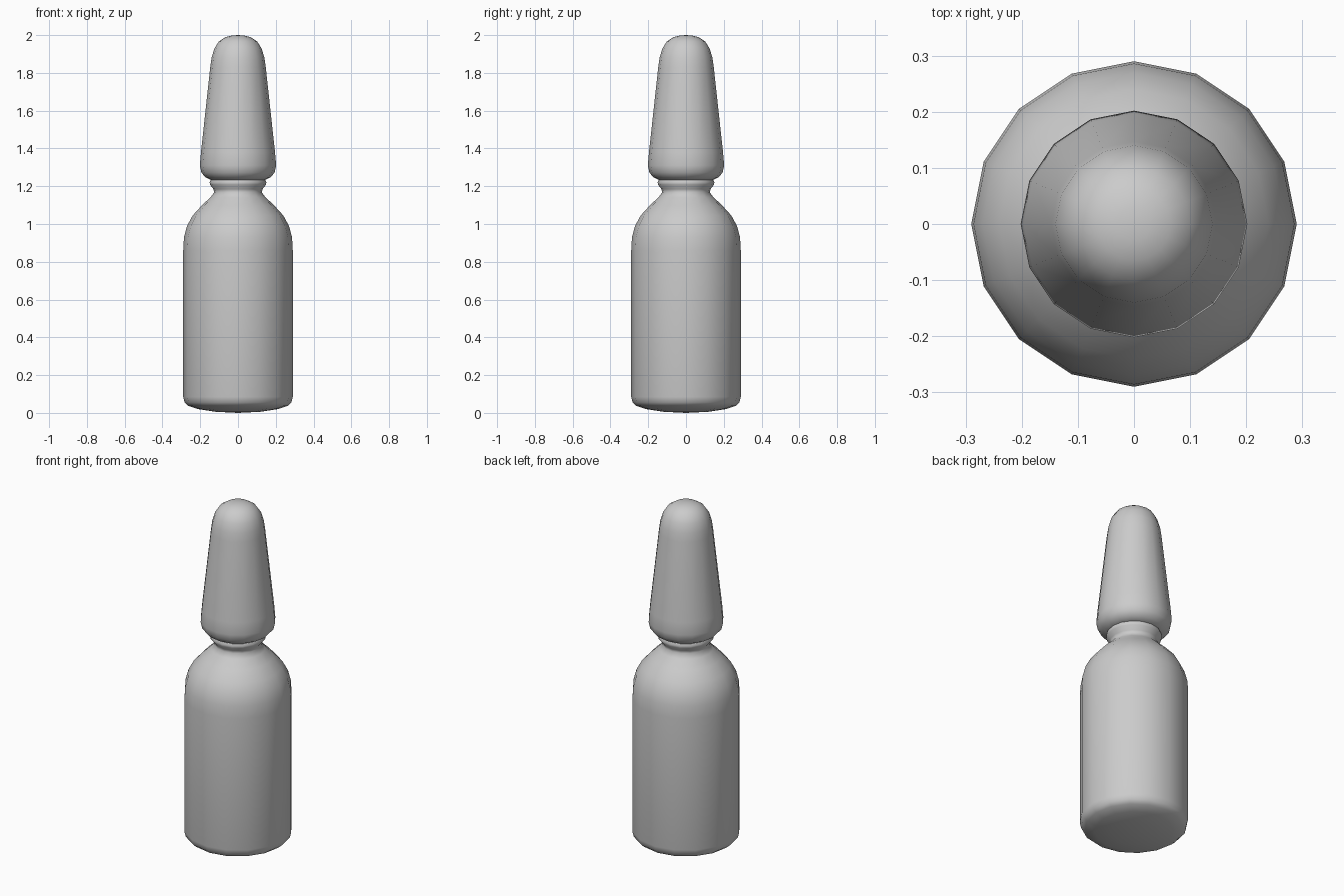
import bpy, bmesh, math

if "Cube" in bpy.data.objects:
    bpy.data.objects.remove(bpy.data.objects["Cube"])

SIDES = 16

def lathe(name, profile):
    """Revolve (radius, z) points around z; zero radius makes a pole."""
    bm = bmesh.new()
    rings = []
    for r, z in profile:
        if r == 0:
            rings.append([bm.verts.new((0, 0, z))])
        else:
            rings.append([bm.verts.new((r * math.cos(i * math.tau / SIDES),
                                        r * math.sin(i * math.tau / SIDES), z))
                          for i in range(SIDES)])
    for a, b in zip(rings, rings[1:]):
        for i in range(SIDES):
            j = (i + 1) % SIDES
            if len(a) == 1:
                bm.faces.new((a[0], b[j], b[i]))
            elif len(b) == 1:
                bm.faces.new((a[i], a[j], b[0]))
            else:
                bm.faces.new((a[i], a[j], b[j], b[i]))
    bmesh.ops.recalc_face_normals(bm, faces=bm.faces)
    mesh = bpy.data.meshes.new(name)
    bm.to_mesh(mesh)
    bm.free()
    mesh.shade_smooth()
    obj = bpy.data.objects.new(name, mesh)
    bpy.context.collection.objects.link(obj)
    return obj

# Bottle: shallow domed base, straight wall, round shoulder, flared neck
lathe("bottle", [
    (0, 0), (0.12, 0.006), (0.21, 0.02), (0.263, 0.037), (0.283, 0.055),
    (0.29, 0.085), (0.29, 0.86), (0.286, 0.93), (0.27, 0.99),
    (0.24, 1.045), (0.19, 1.1), (0.145, 1.142), (0.126, 1.168),
    (0.13, 1.185), (0.148, 1.208), (0.15, 1.22), (0.145, 1.232), (0, 1.232)])

# Dropper cap: rounded rim, tapered body, domed tip
lathe("cap", [
    (0, 1.232), (0.142, 1.232), (0.172, 1.247), (0.194, 1.272), (0.202, 1.31),
    (0.196, 1.38), (0.147, 1.83), (0.14, 1.88), (0.125, 1.93),
    (0.1, 1.968), (0.065, 1.99), (0.03, 1.998), (0, 2.0)])

# Smooth shading, keeping hard creases
for obj in bpy.data.objects:
    obj.select_set(True)
    bpy.context.view_layer.objects.active = obj
bpy.ops.object.shade_smooth_by_angle(angle=math.radians(50))
